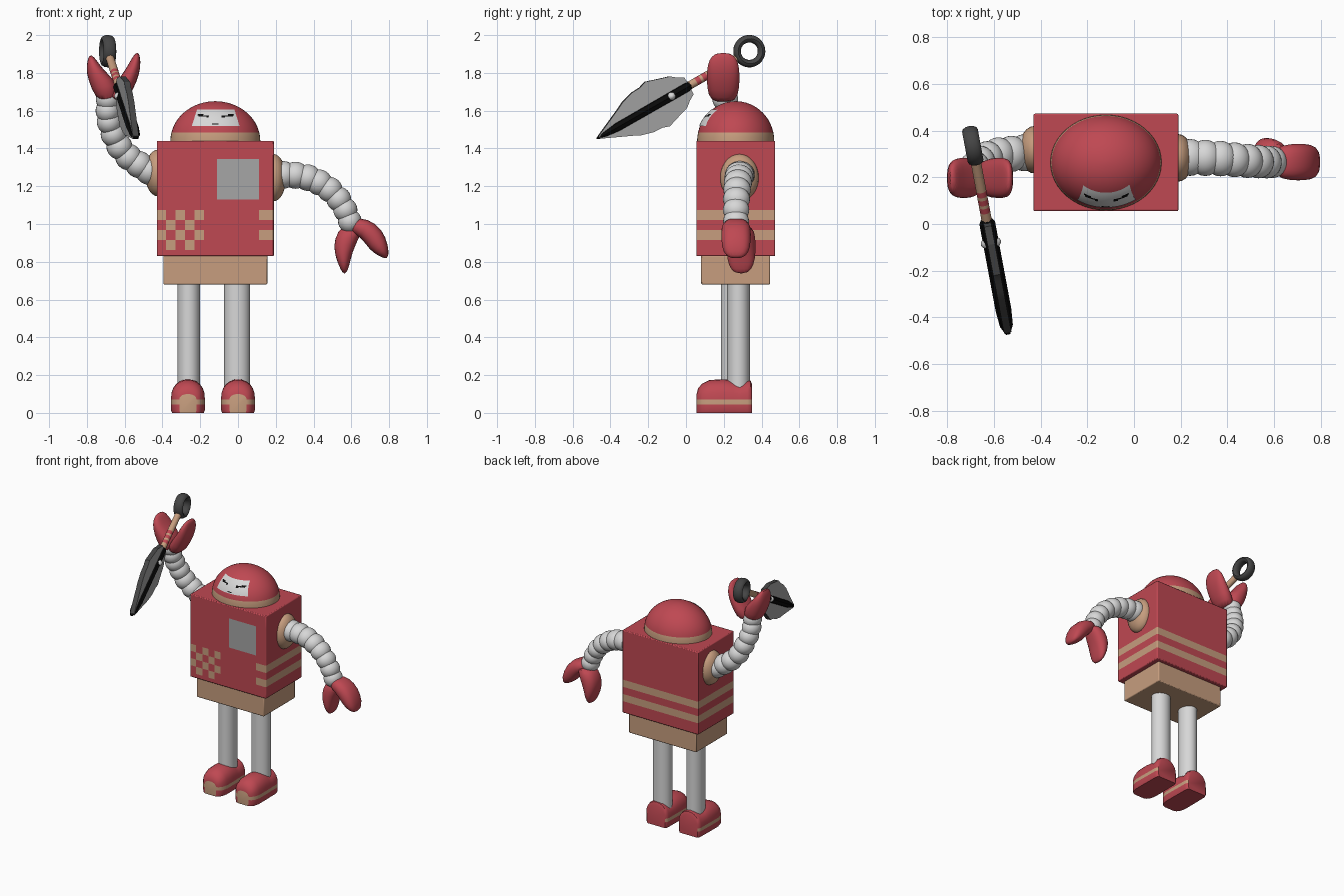
import bpy, bmesh, math
from mathutils import Vector, Matrix

if "Cube" in bpy.data.objects:
    bpy.data.objects.remove(bpy.data.objects["Cube"])


def material(name, *rgb):
    m = bpy.data.materials.new(name)
    m.use_nodes = True
    m.diffuse_color = (*rgb, 1)
    m.node_tree.nodes["Principled BSDF"].inputs["Base Color"].default_value = (*rgb, 1)
    return m


RED = material("red", 0.52, 0.065, 0.085)
TAN = material("tan", 0.57, 0.34, 0.21)
WHITE = material("off white", 0.68, 0.68, 0.68)
GREY = material("grey", 0.38, 0.38, 0.38)
DARK = material("dark grey", 0.06, 0.06, 0.06)
BLACK = material("black", 0.003, 0.003, 0.003)


def finish(bm, name, mats, rule=None, angle=40, matrix=None):
    """Colour faces by a rule on (centre, normal), smooth and link the part."""
    bmesh.ops.recalc_face_normals(bm, faces=bm.faces[:])
    bm.normal_update()
    for f in bm.faces:
        f.smooth = True
        if rule:
            f.material_index = int(rule(f.calc_center_median(), f.normal))
    if matrix:
        bm.transform(matrix)
    me = bpy.data.meshes.new(name)
    bm.to_mesh(me)
    bm.free()
    for m in mats:
        me.materials.append(m)
    me.set_sharp_from_angle(angle=math.radians(angle))
    ob = bpy.data.objects.new(name, me)
    bpy.context.collection.objects.link(ob)
    return ob


def loft(rings, name, mats, **kw):
    """Skin a list of equal rings and cap both ends."""
    bm = bmesh.new()
    loops = [[bm.verts.new(p) for p in r] for r in rings]
    n = len(loops[0])
    for a, b in zip(loops, loops[1:]):
        for i in range(n):
            j = (i + 1) % n
            bm.faces.new((a[i], a[j], b[j], b[i]))
    bm.faces.new(loops[0])
    bm.faces.new(loops[-1])
    return finish(bm, name, mats, **kw)


def ellipse(cx, cy, z, rx, ry, n=32):
    turn = [2 * math.pi * i / n for i in range(n)]
    return [(cx + rx * math.cos(t), cy + ry * math.sin(t), z) for t in turn]


def balls(items, name, mat, **kw):
    """Ellipsoids from (centre, radii) pairs in one mesh."""
    bm = bmesh.new()
    for c, r in items:
        bmesh.ops.create_uvsphere(bm, u_segments=24, v_segments=16, radius=1,
                                  matrix=Matrix.Translation(c) @ Matrix.Diagonal((*r, 1)))
    return finish(bm, name, [mat], **kw)


def box(lo, hi, name, mats, cuts_x=(), cuts_z=(), rule=None):
    bm = bmesh.new()
    lo, hi = Vector(lo), Vector(hi)
    bmesh.ops.create_cube(bm, size=1, matrix=Matrix.Translation((lo + hi) / 2)
                          @ Matrix.Diagonal((*(hi - lo), 1)))
    for axis, cuts in ((Vector((1, 0, 0)), cuts_x), (Vector((0, 0, 1)), cuts_z)):
        for c in cuts:
            geom = bm.verts[:] + bm.edges[:] + bm.faces[:]
            bmesh.ops.bisect_plane(bm, geom=geom, plane_co=axis * c, plane_no=axis)
    ob = finish(bm, name, mats, rule)
    bev = ob.modifiers.new("soft_edges", "BEVEL")
    bev.width, bev.segments = 0.006, 2
    return ob


# Torso with checks, wrap-around stripes and chest panel
CX, CY = -0.12, 0.263
TOP, CELL = 1.075, 0.053


def torso_colour(c, n):
    row = math.floor((TOP - c.z) / CELL)
    stripe = row in (0, 2)
    if n.y < -0.5:
        if abs(c.x) < 0.11 and 1.13 < c.z < 1.345:
            return 2
        if c.x < -0.18:
            col = math.floor((c.x + 0.43) / 0.05)
            return 0 <= row < 4 and (row + col) % 2 == 0
        return stripe and c.x > 0.11
    return stripe and abs(n.z) < 0.5


box((-0.43, 0.055, 0.83), (0.19, 0.472, 1.44), "torso", [RED, TAN, GREY],
    [-0.43 + 0.05 * i for i in range(1, 6)] + [-0.11, 0.11],
    [TOP - CELL * i for i in range(5)] + [1.13, 1.345], torso_colour)
box((-0.395, 0.08, 0.68), (0.155, 0.445, 0.835), "hips", [TAN])

# Domed head with a band at its base
RX, RY, HZ, HH = 0.238, 0.204, 1.44, 0.21
heights = [0, 0.02, 0.045] + [HH * math.sin(math.radians(a)) for a in range(20, 90, 6)] + [HH * 0.9999]
rings = []
for h in heights:
    k = math.sqrt(1 - (h / HH) ** 2)
    rings.append(ellipse(CX, CY, HZ + h, RX * k, RY * k, 48))
loft(rings, "head", [RED, TAN], rule=lambda c, n: c.z < HZ + 0.045)

# Face plate following the dome, with eyes and mouth as faces
bm = bmesh.new()
COLS, ROWS = 36, 14
grid = []
for j in range(ROWS + 1):
    z = 1.52 + 0.086 * j / ROWS
    half = 0.126 - 0.027 * j / ROWS
    row = []
    for i in range(COLS + 1):
        x = -0.118 + half * (2 * i / COLS - 1)
        k = math.sqrt(1 - ((x - CX) / RX) ** 2 - ((z - HZ) / HH) ** 2)
        row.append(bm.verts.new((x, CY - RY * k - 0.004, z)))
    grid.append(row)
for j in range(ROWS):
    for i in range(COLS):
        bm.faces.new((grid[j][i], grid[j][i + 1], grid[j + 1][i + 1], grid[j + 1][i]))


def face_colour(c, n):
    d = abs(c.x + 0.12)
    eye = 0.033 < d < 0.095 and abs(c.z - 1.568 - 0.15 * (d - 0.03)) < 0.005
    mouth = d < 0.016 and abs(c.z - 1.53) < 0.004
    return eye or mouth


finish(bm, "face_plate", [WHITE, BLACK], face_colour)

# Legs and shoes
for side, x, y, rx, ry in (("right", -0.26, 0.255, 0.06, 0.07), ("left", -0.005, 0.278, 0.068, 0.06)):
    loft([ellipse(x, y, z, rx, ry) for z in (0.1, 0.7)], side + "_leg", [WHITE])
for side, x in (("right", -0.265), ("left", 0.0)):
    rings = []
    for y, w, h in ((0.056, 0.045, 0.1), (0.064, 0.063, 0.13), (0.085, 0.08, 0.155), (0.125, 0.09, 0.174),
                    (0.2, 0.09, 0.178), (0.25, 0.089, 0.172), (0.285, 0.088, 0.155),
                    (0.325, 0.088, 0.175), (0.342, 0.084, 0.17), (0.35, 0.075, 0.15)):
        arch = [(w * math.cos(math.pi * i / 12), 0.07 + (h - 0.07) * math.sin(math.pi * i / 12) ** 0.8)
                for i in range(1, 12)]
        low = [(w * 0.93, 0), (w, 0.015), (w, 0.045), (w, 0.07)]
        prof = low + arch + [(-a, b) for a, b in reversed(low)]
        rings.append([(x + a, y, b) for a, b in prof])
    loft(rings, side + "_shoe", [RED, TAN], rule=lambda c, n: 0.045 < c.z < 0.07 and abs(n.z) < 0.5)

# Shoulders and beaded arms
balls([((-0.425, 0.318, 1.27), (0.068, 0.102, 0.123))], "right_shoulder", TAN)
balls([((0.188, 0.283, 1.245), (0.066, 0.102, 0.125))], "left_shoulder", TAN)
arms = {
    "right_arm": [(-0.47, 0.305, 1.28), (-0.525, 0.3, 1.315), (-0.58, 0.295, 1.355), (-0.628, 0.28, 1.41),
                  (-0.66, 0.262, 1.475), (-0.682, 0.24, 1.54), (-0.69, 0.22, 1.6), (-0.69, 0.208, 1.66)],
    "left_arm": [(0.24, 0.285, 1.26), (0.305, 0.283, 1.258), (0.37, 0.28, 1.245), (0.43, 0.275, 1.22),
                 (0.486, 0.27, 1.182), (0.533, 0.267, 1.132), (0.568, 0.265, 1.075), (0.592, 0.265, 1.015)],
}
for name, path in arms.items():
    balls([(p, (0.073 - 0.0015 * i, 0.079 - 0.0015 * i, 0.073 - 0.0015 * i)) for i, p in enumerate(path)],
          name, WHITE)


# Two-fingered hands: each finger is skinned between its two edges
def finger(name, edges, y, depth):
    rings = []
    for (x1, z1, x2, z2), k in zip(edges, (0.8, 1, 1, 0.9, 0.45)):
        mid = Vector(((x1 + x2) / 2, y, (z1 + z2) / 2))
        arm = Vector(((x2 - x1) / 2, 0, (z2 - z1) / 2))
        ring = []
        for i in range(16):
            c, s = math.cos(math.pi * i / 8), math.sin(math.pi * i / 8)
            ring.append(mid + arm * c + Vector((0, math.copysign(abs(s) ** 0.7, s) * depth * k, 0)))
        rings.append(ring)
    ob = loft(rings, name, [RED], angle=75)
    ob.modifiers.new("rounding", "SUBSURF").levels = 1


finger("right_hand_outer", [(-0.735, 1.64, -0.64, 1.65), (-0.778, 1.715, -0.635, 1.745),
                            (-0.805, 1.8, -0.685, 1.79), (-0.8, 1.86, -0.73, 1.84),
                            (-0.787, 1.897, -0.765, 1.89)], 0.197, 0.088)
finger("right_hand_inner", [(-0.7, 1.66, -0.605, 1.63), (-0.65, 1.745, -0.558, 1.7),
                            (-0.6, 1.81, -0.517, 1.8), (-0.565, 1.875, -0.515, 1.865),
                            (-0.54, 1.91, -0.523, 1.905)], 0.197, 0.088)
finger("left_hand_outer", [(0.6, 1.035, 0.59, 0.95), (0.69, 1.03, 0.65, 0.935), (0.765, 0.975, 0.695, 0.86),
                           (0.798, 0.885, 0.745, 0.83), (0.797, 0.825, 0.782, 0.815)], 0.265, 0.08)
finger("left_hand_inner", [(0.55, 1.0, 0.67, 0.99), (0.507, 0.92, 0.645, 0.935), (0.508, 0.85, 0.605, 0.85),
                           (0.532, 0.78, 0.592, 0.785), (0.556, 0.735, 0.574, 0.737)], 0.292, 0.078)

# Dagger frame: x across the blade thickness, y across its width, z toward the tip
u = Vector((0.16, -0.856, -0.491)).normalized()
n = Vector((0.856, 0.16, 0)).normalized()
w = u.cross(n)
DAGGER = Matrix((n, w, u)).transposed().to_4x4()
DAGGER.translation = (-0.69, 0.335, 1.915)

# Pommel ring
rings = []
bm = bmesh.new()
M, N = 32, 12
for i in range(M):
    a = 2 * math.pi * i / M
    row = []
    for j in range(N):
        b = 2 * math.pi * j / N
        r = 0.066 + 0.02 * math.cos(b)
        row.append(bm.verts.new((0.034 * math.sin(b), r * math.cos(a), r * math.sin(a))))
    rings.append(row)
for i in range(M):
    for j in range(N):
        a, b = rings[i], rings[(i + 1) % M]
        bm.faces.new((a[j], b[j], b[(j + 1) % N], a[(j + 1) % N]))
finish(bm, "pommel_ring", [DARK], matrix=DAGGER)

# Striped handle
stops = (0.075, 0.225, 0.25, 0.265, 0.29, 0.305, 0.33, 0.39)
loft([ellipse(0, 0, s, 0.022, 0.022, 20) for s in stops], "handle", [TAN, RED], matrix=DAGGER,
     rule=lambda c, n: any(a < c.z < b for a, b in zip(stops[1:-1:2], stops[2::2])))

# Leaf-shaped blade with dark rim
half = [(0.375, 0.05), (0.41, 0.07), (0.44, 0.095), (0.5, 0.113), (0.57, 0.135),
        (0.61, 0.122), (0.66, 0.12), (0.73, 0.1), (0.77, 0.08), (0.93, 0.008)]
outline = half + [(s, -t) for s, t in reversed(half)]
bm = bmesh.new()
flat = bm.faces.new([bm.verts.new((-0.016, t, s)) for s, t in outline])
ext = bmesh.ops.extrude_face_region(bm, geom=[flat])["geom"]
bmesh.ops.translate(bm, vec=(0.032, 0, 0), verts=[v for v in ext if isinstance(v, bmesh.types.BMVert)])
finish(bm, "blade", [GREY, DARK], lambda c, n: abs(n.x) < 0.5, 20, DAGGER)

# Spine and stud
loft([ellipse(0, 0, s, a, b, 8) for s, a, b in ((0.345, 0.012, 0.012), (0.385, 0.034, 0.03), (0.82, 0.034, 0.028),
                                             (0.9, 0.028, 0.016), (0.942, 0.01, 0.004))],
     "blade_spine", [BLACK], angle=20, matrix=DAGGER)
balls([((0, 0, 0.485), (0.044, 0.025, 0.028))], "blade_stud", WHITE, matrix=DAGGER)
